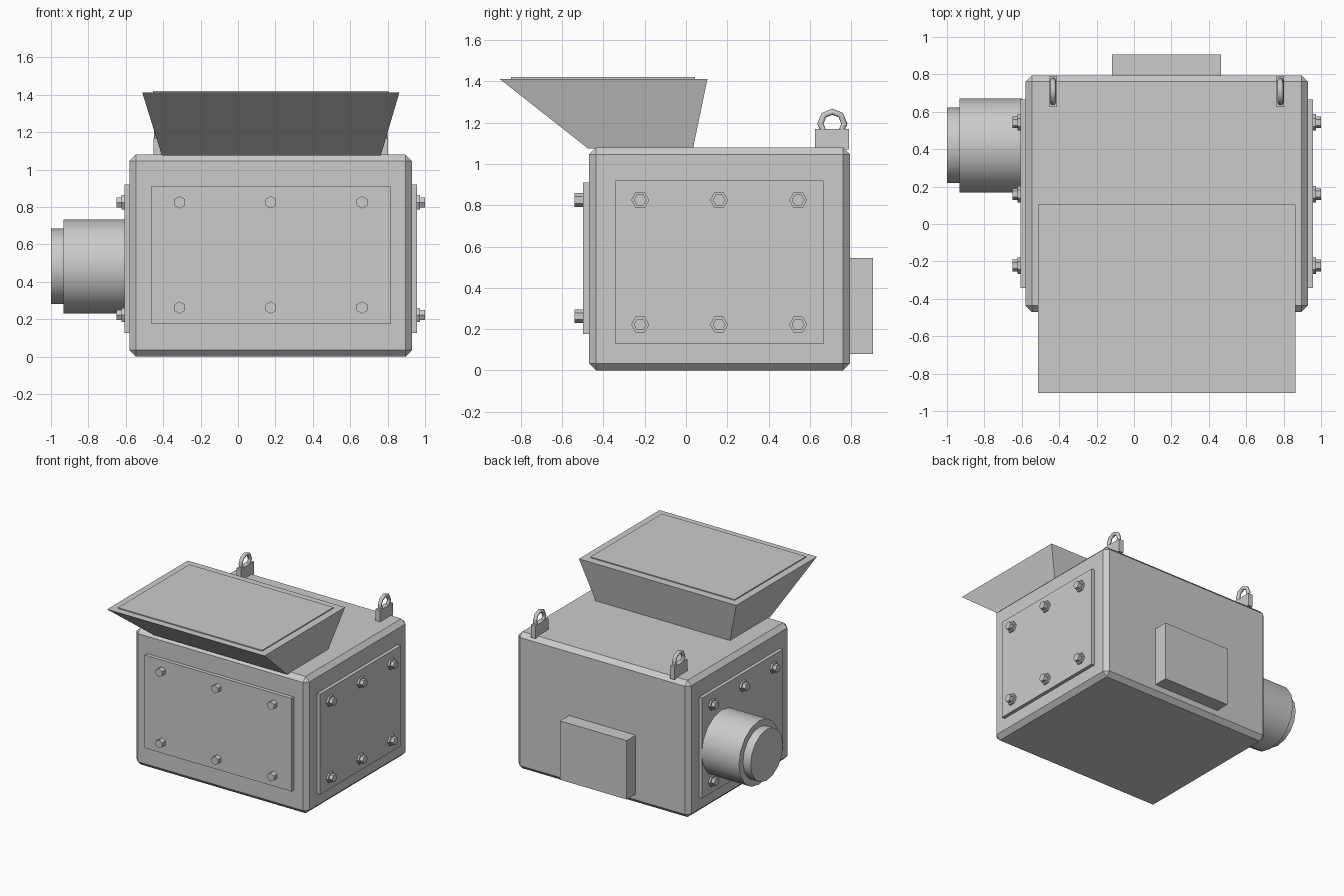
import bpy, bmesh, math
from mathutils import Matrix, Vector

if "Cube" in bpy.data.objects:
    bpy.data.objects.remove(bpy.data.objects["Cube"])

grey = bpy.data.materials.new("machine_grey")
grey.diffuse_color = (0.6, 0.6, 0.6, 1)
grey.use_nodes = True
grey.node_tree.nodes["Principled BSDF"].inputs["Base Color"].default_value = grey.diffuse_color
CX = 0.175  # symmetry plane of the cabinet


def finish(bm, name, smooth=False):
    bmesh.ops.recalc_face_normals(bm, faces=bm.faces)
    me = bpy.data.meshes.new(name)
    bm.to_mesh(me)
    bm.free()
    me.materials.append(grey)
    ob = bpy.data.objects.new(name, me)
    bpy.context.collection.objects.link(ob)
    if smooth:
        bpy.ops.object.select_all(action='DESELECT')
        ob.select_set(True)
        bpy.context.view_layer.objects.active = ob
        bpy.ops.object.shade_smooth_by_angle(angle=math.radians(40))
    return ob


def box(name, x, y, z, bevel=0):
    bm = bmesh.new()
    bmesh.ops.create_cube(bm, size=1)
    for v in bm.verts:
        v.co = [a + (b - a) * (c + 0.5) for (a, b), c in zip((x, y, z), v.co)]
    if bevel:
        bmesh.ops.bevel(bm, geom=bm.edges[:], offset=bevel, segments=1,
                        affect='EDGES', profile=0.5)
    return finish(bm, name)


def prism(bm, start, end, radius, sides, turn=0):
    # cylinder or hexagon running from start to end
    start, end = Vector(start), Vector(end)
    d = end - start
    m = Matrix.Translation((start + end) / 2) @ d.to_track_quat('Z', 'Y').to_matrix().to_4x4()
    bmesh.ops.create_cone(bm, cap_ends=True, segments=sides, radius1=radius, radius2=radius,
                          depth=d.length, matrix=m @ Matrix.Rotation(turn, 4, 'Z'))


# cabinet with chamfered edges
box("cabinet", (-0.58, 0.93), (-0.47, 0.795), (0, 1.08), 0.034)

# cover plates and rear box
box("front_cover", (-0.465, 0.817), (-0.50, -0.46), (0.175, 0.91))
box("right_cover", (0.92, 0.957), (-0.342, 0.665), (0.127, 0.92))
box("left_cover", (-0.607, -0.57), (-0.342, 0.665), (0.127, 0.92))
box("rear_box", (-0.117, 0.465), (0.78, 0.907), (0.08, 0.545))

# front bolts
bm = bmesh.new()
for x in (-0.313, CX, 0.663):
    for z in (0.262, 0.825):
        prism(bm, (x, -0.495, z), (x, -0.54, z), 0.033, 6, 0)
finish(bm, "front_bolts")

# side bolts: wide flange with a smaller head
for name, s in (("right_bolts", 1), ("left_bolts", -1)):
    bm = bmesh.new()
    for y in (-0.222, 0.16, 0.543):
        for z in (0.222, 0.825):
            for r, a, b in ((0.044, 0.775, 0.797), (0.031, 0.79, 0.825)):
                prism(bm, (CX + s * a, y, z), (CX + s * b, y, z), r, 6, math.pi / 2)
    finish(bm, name)

# motor on the left side
bm = bmesh.new()
prism(bm, (-0.60, 0.42, 0.482), (-0.933, 0.42, 0.482), 0.252, 16)
prism(bm, (-0.92, 0.42, 0.482), (-1.0, 0.42, 0.482), 0.202, 16)
finish(bm, "motor", True)

# flared feed hopper leaning over the front
bm = bmesh.new()
rings = []
for x0, x1, y0, y1, z in ((-0.407, 0.763, -0.475, 0.034, 1.075),
                          (-0.512, 0.863, -0.903, 0.104, 1.412)):
    rings.append([bm.verts.new(p) for p in ((x0, y0, z), (x1, y0, z), (x1, y1, z), (x0, y1, z))])
bm.faces.new(rings[0])
bm.faces.new(rings[1])
for i in range(4):
    j = (i + 1) % 4
    bm.faces.new((rings[0][i], rings[0][j], rings[1][j], rings[1][i]))
finish(bm, "feed_hopper")
box("hopper_lid", (-0.455, 0.805), (-0.848, 0.043), (1.405, 1.42))

# lifting lugs: block with an eye ring
for name, s in (("right", 1), ("left", -1)):
    x = CX + s * 0.608
    box(name + "_lug_block", (x - 0.02, x + 0.02), (0.626, 0.79), (1.07, 1.17))
    bpy.ops.mesh.primitive_torus_add(location=(x, 0.709, 1.195), rotation=(0, math.pi / 2, 0),
                                     major_segments=8, minor_segments=8,
                                     major_radius=0.058, minor_radius=0.015)
    ring = bpy.context.object
    ring.name = name + "_lug_ring"
    ring.data.materials.append(grey)
    bpy.ops.object.shade_smooth_by_angle(angle=math.radians(50))
